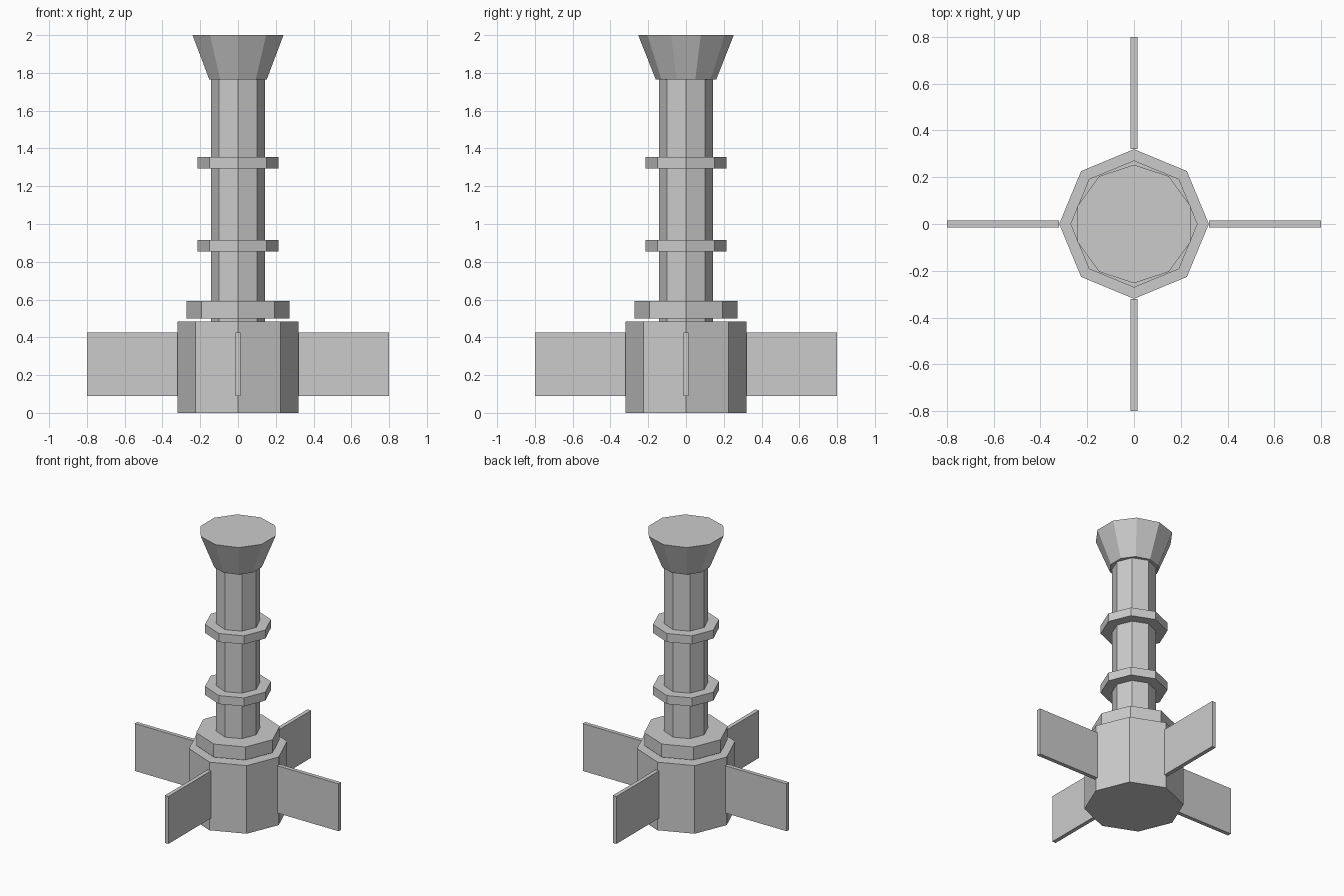
import bpy
from math import pi, cos, sin

if "Cube" in bpy.data.objects:
    bpy.data.objects.remove(bpy.data.objects["Cube"])


def prism(name, sides, r_bottom, r_top, z0, z1, turn=0.0):
    bpy.ops.mesh.primitive_cone_add(vertices=sides, radius1=r_bottom, radius2=r_top,
                                    depth=z1 - z0, location=(0, 0, (z0 + z1) / 2),
                                    rotation=(0, 0, turn))
    bpy.context.object.name = name


# Octagonal base, collar and shaft
prism("base", 8, 0.32, 0.32, 0.0, 0.483)
prism("collar", 8, 0.272, 0.272, 0.50, 0.593)
prism("shaft", 8, 0.143, 0.143, 0.483, 1.765)

# Two rings around the shaft
for i, z in enumerate((0.855, 1.295)):
    prism(f"ring_{i + 1}", 8, 0.215, 0.215, z, z + 0.06)

# Ten-sided flared head
prism("flared_head", 10, 0.16, 0.253, 1.765, 2.0)

# Four flat fins around the base
inner, outer = 0.32, 0.80
for i in range(4):
    a = i * pi / 2
    mid = (inner + outer) / 2
    bpy.ops.mesh.primitive_cube_add(size=1, location=(mid * cos(a), mid * sin(a), 0.258),
                                    rotation=(0, 0, a))
    fin = bpy.context.object
    fin.name = f"fin_{i + 1}"
    fin.scale = (outer - inner, 0.028, 0.336)
